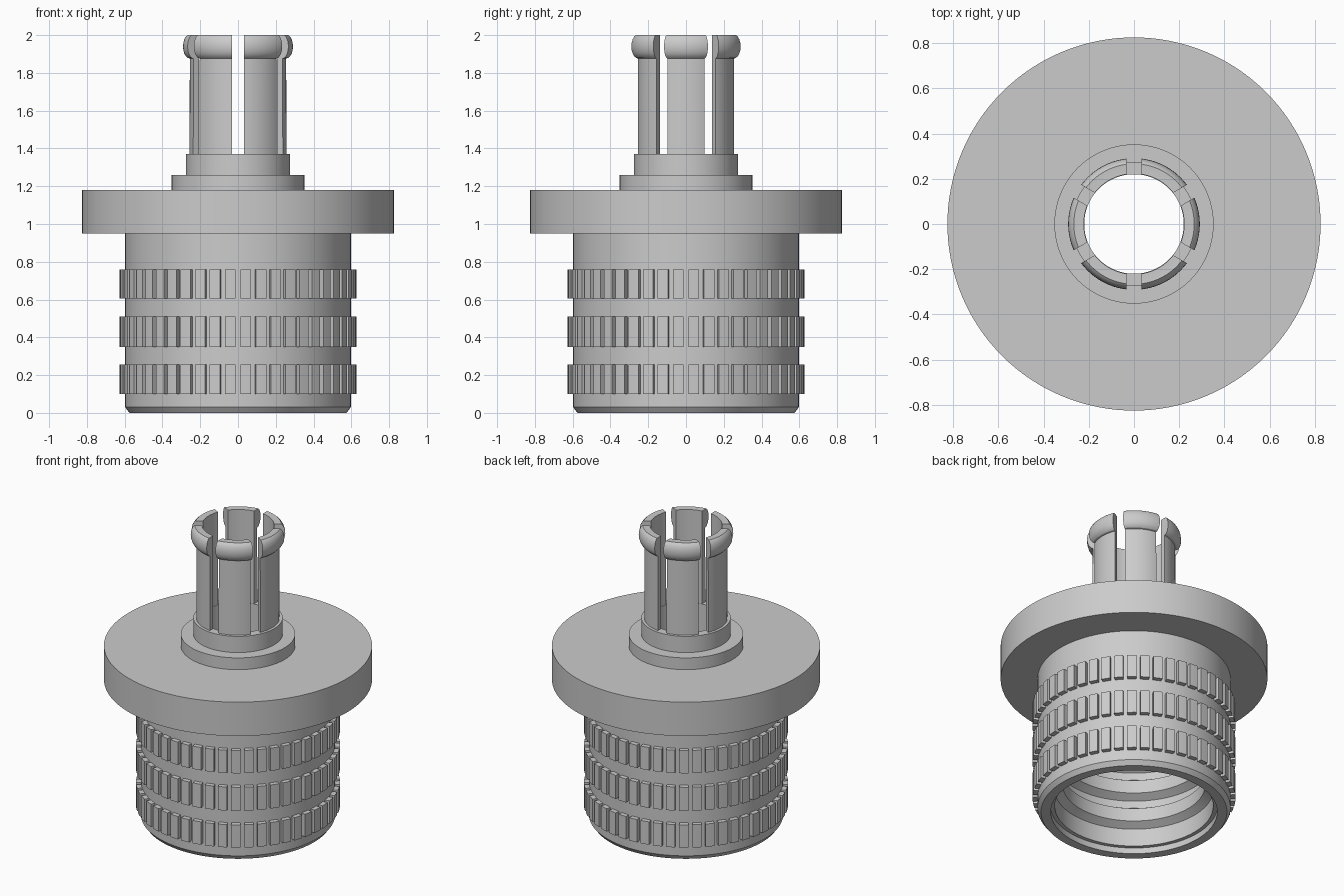
import bpy, bmesh
from math import sin, cos, pi, asin, radians

if "Cube" in bpy.data.objects:
    bpy.data.objects.remove(bpy.data.objects["Cube"])

SEG = 128


def finish(name, bm):
    bmesh.ops.recalc_face_normals(bm, faces=bm.faces)
    me = bpy.data.meshes.new(name)
    bm.to_mesh(me)
    bm.free()
    ob = bpy.data.objects.new(name, me)
    bpy.context.collection.objects.link(ob)
    bpy.ops.object.select_all(action='DESELECT')
    ob.select_set(True)
    bpy.context.view_layer.objects.active = ob
    bpy.ops.object.shade_smooth_by_angle(angle=radians(25))
    return ob


def sector(bm, profile, mid, half, steps):
    """Sweep a closed (r, z) profile about z; half(r) gives the half angle."""
    rows = []
    for i in range(steps + 1):
        t = 2 * i / steps - 1
        rows.append([bm.verts.new((r * cos(mid + t * half(r)),
                                   r * sin(mid + t * half(r)), z))
                     for r, z in profile])
    n = len(profile)
    for a, b in zip(rows, rows[1:]):
        for j in range(n):
            k = (j + 1) % n
            bm.faces.new((a[j], a[k], b[k], b[j]))
    bm.faces.new(rows[0])
    bm.faces.new(rows[-1][::-1])


def lathe(name, profile):
    bm = bmesh.new()
    rows = [[bm.verts.new((r * cos(2 * pi * i / SEG), r * sin(2 * pi * i / SEG), z))
             for r, z in profile] for i in range(SEG)]
    n = len(profile)
    for i in range(SEG):
        a, b = rows[i], rows[(i + 1) % SEG]
        for j in range(n):
            k = (j + 1) % n
            bm.faces.new((a[j], a[k], b[k], b[j]))
    return finish(name, bm)


# Hollow body: barrel, flange and two collars outside; ridged socket inside
outer = [(0.575, 0), (0.597, 0.03), (0.597, 0.95), (0.825, 0.95), (0.825, 1.18),
         (0.352, 1.18), (0.352, 1.26), (0.275, 1.26), (0.275, 1.37)]
inner = [(0.22, 1.37), (0.22, 0.95), (0.44, 0.95)]
for z in (0.68, 0.48, 0.28, 0.08):
    inner += [(0.44, z + 0.11), (0.49, z + 0.08), (0.49, z + 0.03), (0.44, z)]
inner[-1:] = [(0.49, 0.04), (0.515, 0.04), (0.515, 0)]
lathe("flanged_body", outer + inner)

# Three knurled bands of 48 teeth, with a gap facing straight forward
TEETH = 48
pitch = 2 * pi / TEETH
for n, (z0, z1) in enumerate(((0.10, 0.255), (0.35, 0.51), (0.605, 0.76))):
    bm = bmesh.new()
    prof = [(0.592, z0), (0.628, z0), (0.628, z1), (0.592, z1)]
    for i in range(TEETH):
        sector(bm, prof, (i + 0.5) * pitch, lambda r: pitch * 0.5 - 0.0125 / r, 3)
    finish(f"knurl_band_{n + 1}", bm)

# Six snap prongs with rounded bead tips, separated by parallel slots
bead = [(0.255 + 0.036 * sin(pi * a / 10), 1.94 - 0.064 * cos(pi * a / 10))
        for a in range(10)]
prong = [(0.222, 1.365), (0.257, 1.365)] + bead + [(0.257, 2.0), (0.222, 2.0)]
bm = bmesh.new()
for i in range(6):
    sector(bm, prong, i * pi / 3, lambda r: pi / 6 - asin(0.033 / r), 16)
finish("snap_prongs", bm)
